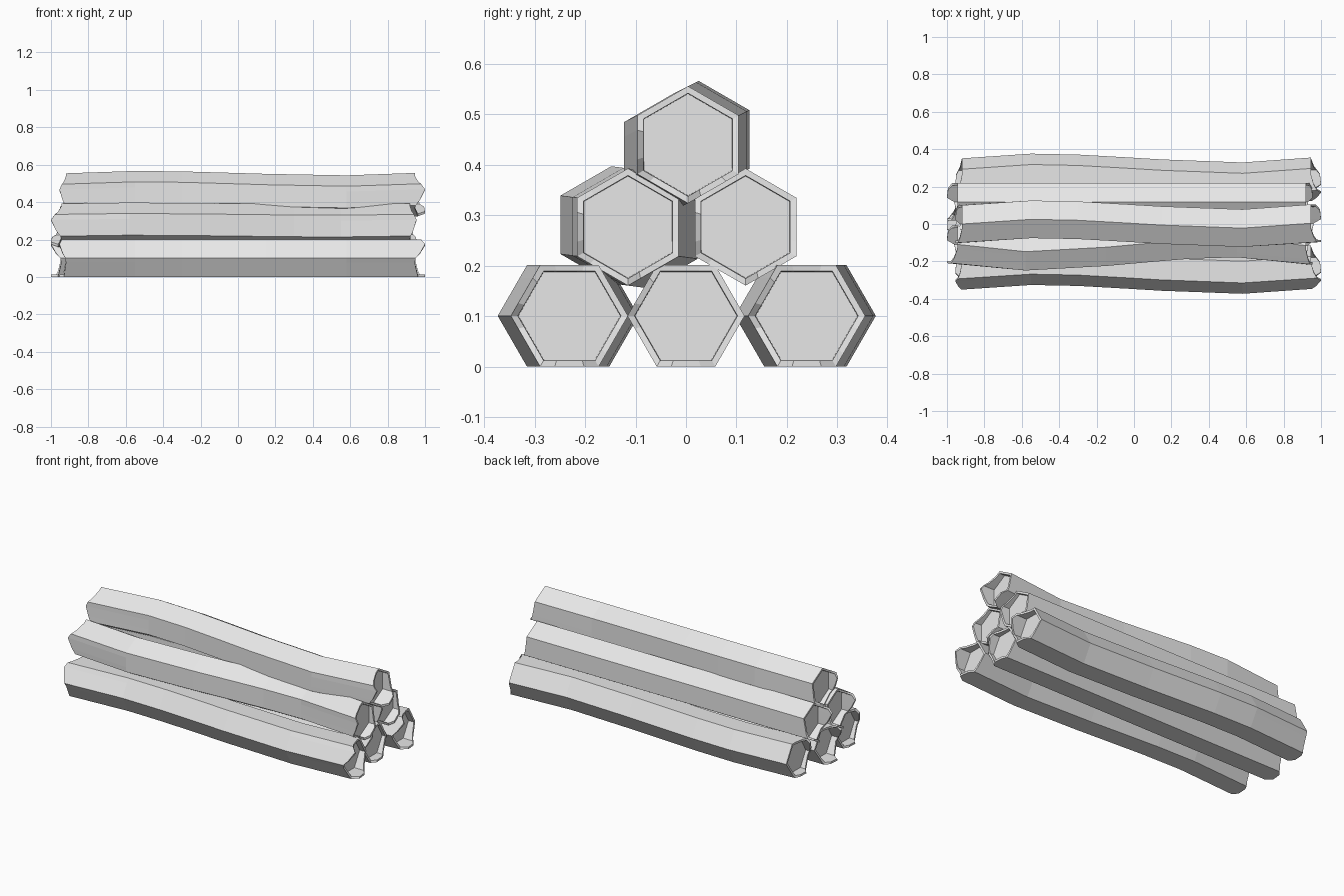
import bpy, bmesh, math

cube = bpy.data.objects.get("Cube")
if cube:
    bpy.data.objects.remove(cube, do_unlink=True)

wood = bpy.data.materials.new("grey_wood")
wood.use_nodes = True
wood.diffuse_color = (0.8, 0.8, 0.8, 1)
wood.node_tree.nodes["Principled BSDF"].inputs["Base Color"].default_value = (0.8, 0.8, 0.8, 1)

RADIUS = 0.116
# Sideways bend of a crooked log: (x, shift)
BEND = [(-0.55, 0.025), (-0.3, 0.02), (-0.05, 0.006), (0.15, -0.006), (0.58, -0.022)]
# How far the bark splinters stick out, three points per side
SPLINTER = [0, 0, 0, 0, 0.1, 0.3, 0.5, 0.9, 1, 0.3, 0.2, 0, 0.1, 0.5, 1, 0.6, 0.3, 0]


def hexagon(scale, turn):
    """Eighteen (y, z) points around a hexagon, three per side."""
    corners = [(RADIUS * scale * math.sin(turn + i * math.pi / 3),
                RADIUS * scale * math.cos(turn + i * math.pi / 3)) for i in range(6)]
    points = []
    for i in range(6):
        a, b = corners[i], corners[(i + 1) % 6]
        for t in (0, 0.25, 0.75):
            points.append((a[0] + (b[0] - a[0]) * t, a[1] + (b[1] - a[1]) * t))
    return points


def log(name, y, z, turn, bend=0.0, lift=0.0, flip=1):
    bm = bmesh.new()

    def ring(x, scale=1.0, shift=0.0, jag=0.0):
        return [bm.verts.new((flip * (x + jag * s), y + py + bend * shift, z + pz + lift * shift))
                for (py, pz), s in zip(hexagon(scale, turn), SPLINTER)]

    # Recessed cut, inner rim, outer rim, bent body, then the other end
    rings = [ring(-0.90, 0.87), ring(-0.92, 0.88, 0, -0.035), ring(-0.92, 1, 0, -0.035)]
    rings += [ring(x, 1, s) for x, s in BEND]
    rings += [ring(0.945, 1, 0.004, 0.055), ring(0.945, 0.88, 0.004, 0.055),
              ring(0.91, 0.87, 0.004)]
    for a, b in zip(rings, rings[1:]):
        for i in range(len(a)):
            j = (i + 1) % len(a)
            bm.faces.new((a[i], a[j], b[j], b[i]))
    bm.faces.new(rings[0])
    bm.faces.new(rings[-1])
    bmesh.ops.recalc_face_normals(bm, faces=bm.faces)
    mesh = bpy.data.meshes.new(name)
    bm.to_mesh(mesh)
    bm.free()
    mesh.materials.append(wood)
    bpy.context.collection.objects.link(bpy.data.objects.new(name, mesh))


FLAT = math.radians(30)

# Bottom row, resting on flat sides
log("bottom_front_log", -0.235, 0.101, FLAT, bend=1)
log("bottom_middle_log", 0.0, 0.101, FLAT, flip=-1)
log("bottom_back_log", 0.235, 0.101, FLAT, bend=1)
# Middle row, corner up
log("middle_front_log", -0.115, 0.277, 0, bend=1.5, lift=-0.2, flip=-1)
log("middle_back_log", 0.118, 0.277, 0, flip=-1)
# Top log
log("top_log", 0.0, 0.438, 0, bend=1, lift=0.5)
